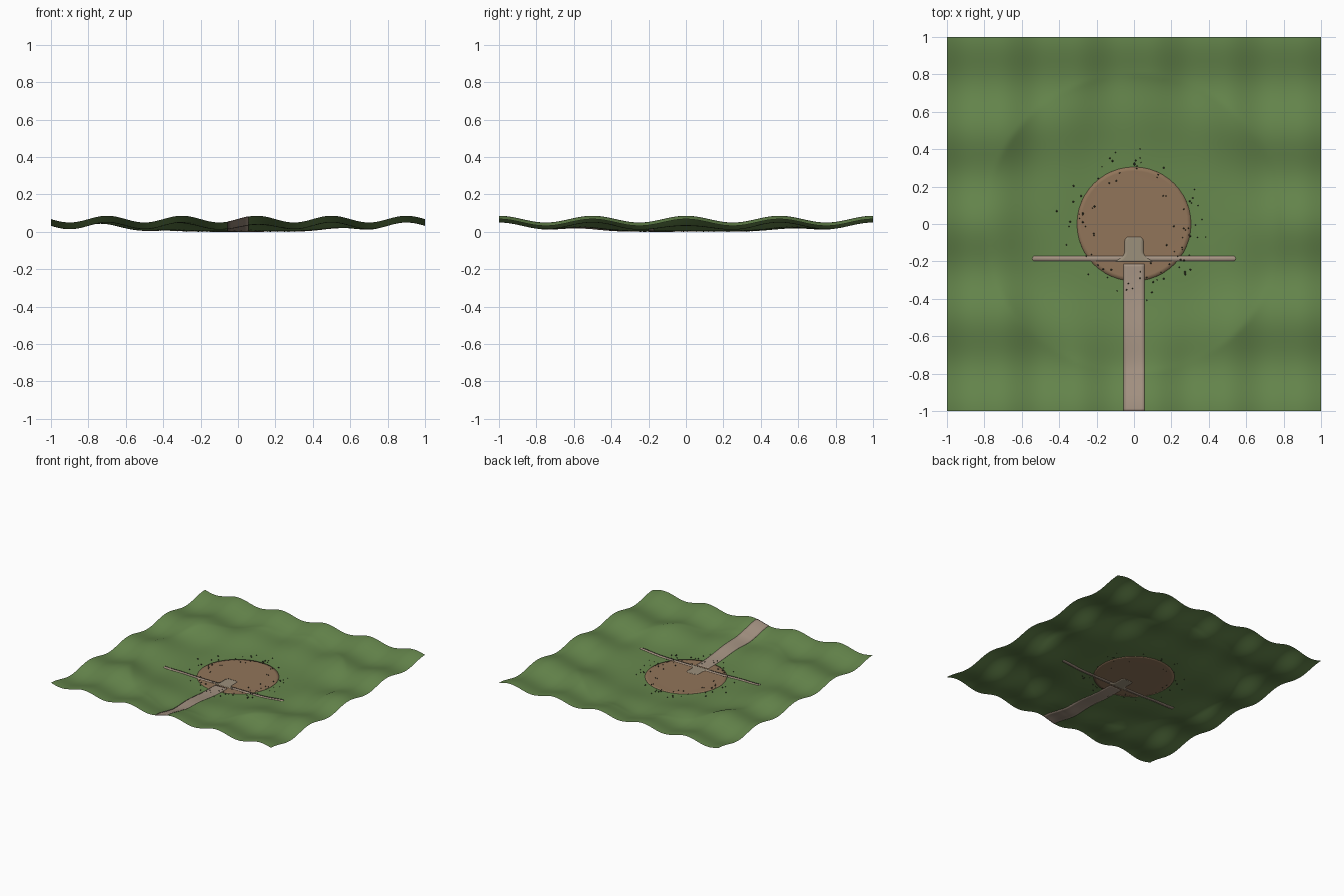
import bpy, bmesh, math, random

if "Cube" in bpy.data.objects:
    bpy.data.objects.remove(bpy.data.objects["Cube"])

random.seed(4)


def material(name, rgb):
    m = bpy.data.materials.new(name)
    m.diffuse_color = (*[(c / 255) ** 2.2 for c in rgb], 1)
    m.use_nodes = True
    m.node_tree.nodes["Principled BSDF"].inputs["Base Color"].default_value = m.diffuse_color
    return m


GRASS = material("grass green", (102, 134, 78))
EARTH = material("bare earth", (144, 116, 90))
PATH = material("path stone", (164, 146, 130))
SLAB = material("slab stone", (154, 142, 122))
PEBBLE = material("dark pebble", (62, 64, 48))


def height(x, y):
    # rolling hills that sink into a level clearing in the middle
    hills = 0.048 + 0.018 * math.sin(5 * math.pi * x) + 0.018 * math.cos(4 * math.pi * y)
    f = min(1, max(0, (math.hypot(x, y) - 0.2) / 0.6))
    return 0.002 + hills * f * f


def sheet(name, nu, nv, place, mat, thick=0.0):
    """Grid over u, v in 0..1, laid on the ground by place(u, v) -> x, y."""
    bm = bmesh.new()
    rows = []
    for j in range(nv + 1):
        row = []
        for i in range(nu + 1):
            x, y = place(i / nu, j / nv)
            row.append(bm.verts.new((x, y, height(x, y))))
        rows.append(row)
    for a, b in zip(rows, rows[1:]):
        for i in range(nu):
            bm.faces.new((a[i], a[i + 1], b[i + 1], b[i]))
    bmesh.ops.remove_doubles(bm, verts=bm.verts, dist=1e-5)
    for f in bm.faces:
        f.smooth = True
    me = bpy.data.meshes.new(name)
    bm.to_mesh(me)
    bm.free()
    me.materials.append(mat)
    ob = bpy.data.objects.new(name, me)
    bpy.context.collection.objects.link(ob)
    if thick:
        s = ob.modifiers.new("thickness", "SOLIDIFY")
        s.thickness, s.offset = thick, 0
    return ob


def round_end(t, length, r):
    # half width of a strip with rounded ends, t measured from one end
    d = min(t, length - t)
    return r if d >= r else math.sqrt(max(0, r * r - (r - d) ** 2))


# rolling ground
sheet("ground", 120, 120, lambda u, v: (2 * u - 1, 2 * v - 1), GRASS)

# round patch of bare earth
sheet("earth_patch", 48, 14, lambda u, v: (0.305 * (1 - v) * math.cos(2 * math.pi * u),
                                           0.305 * (1 - v) * math.sin(2 * math.pi * u)),
      EARTH, 0.002)

# straight path from the front edge
sheet("path", 6, 60, lambda u, v: (0.11 * (u - 0.5), -1 + 0.785 * v), PATH, 0.003)


# long thin bar across the clearing
def bar(u, v):
    x = -0.545 + 1.09 * u
    return x, -0.185 + (2 * v - 1) * round_end(x + 0.545, 1.09, 0.014)


sheet("cross_bar", 160, 2, bar, PATH, 0.003)


# door slab with rounded top and a flare into the bar
def slab(u, v):
    y = -0.2 + 0.13 * v
    w = 0.05 + 0.05 * max(0, 1 - v / 0.4) ** 2
    top = max(0, (v - 0.8) / 0.2)
    return (2 * u - 1) * (w - 0.015 * top ** 3), y


sheet("door_slab", 6, 20, slab, SLAB, 0.004)

# pebbles scattered around the rim of the patch
bm = bmesh.new()
for k in range(90):
    a, r = random.uniform(0, 2 * math.pi), random.gauss(0.31, 0.055)
    x, y = r * math.cos(a), r * math.sin(a)
    new = bmesh.ops.create_icosphere(bm, subdivisions=1, radius=random.uniform(0.003, 0.006))["verts"]
    bmesh.ops.translate(bm, verts=new, vec=(x, y, height(x, y) + 0.002))
me = bpy.data.meshes.new("pebbles")
bm.to_mesh(me)
bm.free()
me.materials.append(PEBBLE)
bpy.context.collection.objects.link(bpy.data.objects.new("pebbles", me))
